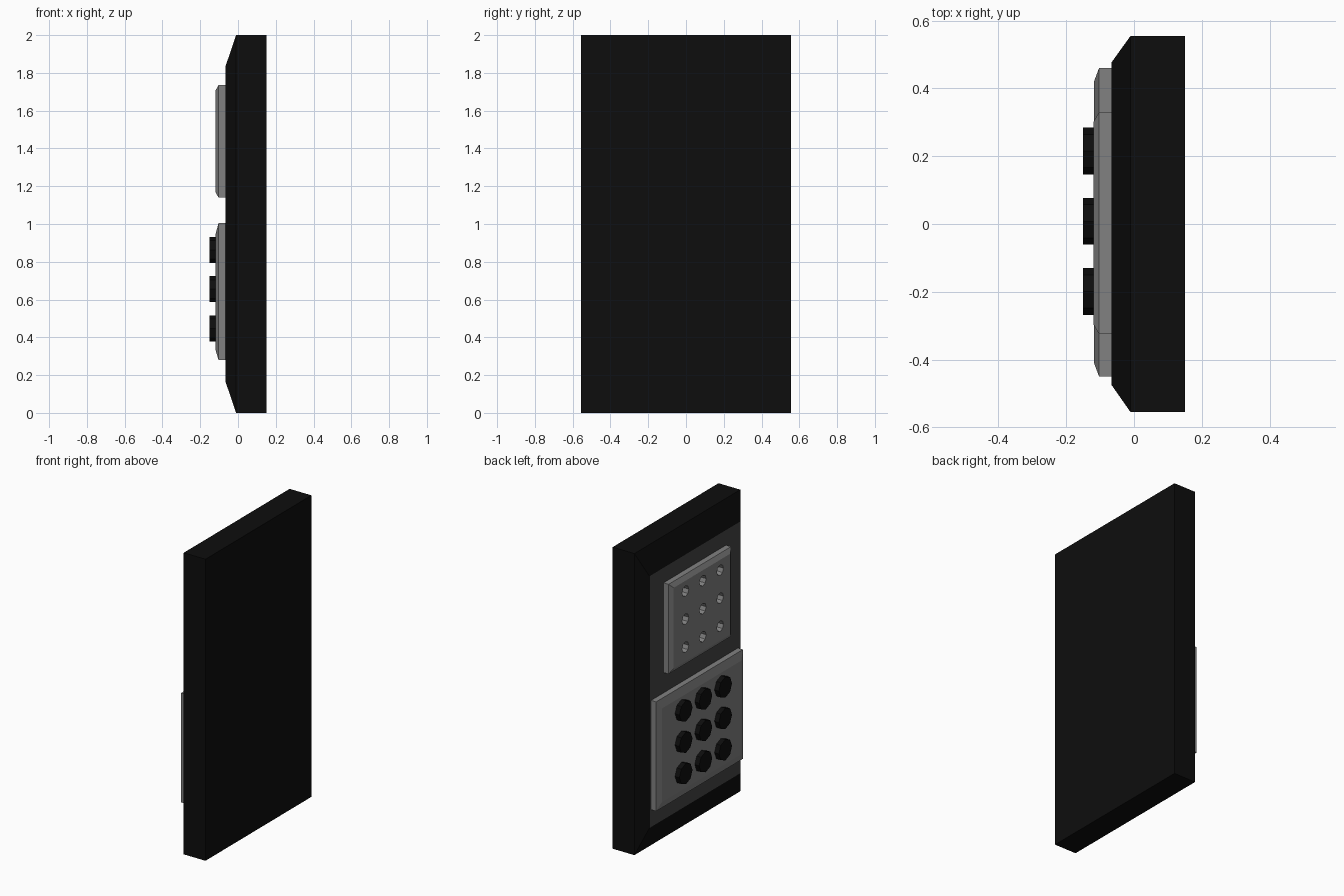
import bpy, bmesh, math

if "Cube" in bpy.data.objects:
    bpy.data.objects.remove(bpy.data.objects["Cube"])


def material(name, v):
    m = bpy.data.materials.new(name)
    m.diffuse_color = (v, v, v, 1)
    m.use_nodes = True
    m.node_tree.nodes["Principled BSDF"].inputs["Base Color"].default_value = m.diffuse_color
    return m


BLACK = material("black", 0.004)
DARK = material("dark_grey", 0.06)
GREY = material("mid_grey", 0.22)


def slab(name, rings, mats):
    """Loft rectangles (x, y0, y1, z0, z1) from back to front; last material goes on the front face."""
    bm = bmesh.new()
    loops = [[bm.verts.new((x, y, z)) for y, z in ((y0, z0), (y1, z0), (y1, z1), (y0, z1))]
             for x, y0, y1, z0, z1 in rings]
    bm.faces.new(loops[0])
    for a, b in zip(loops, loops[1:]):
        for i in range(4):
            j = (i + 1) % 4
            bm.faces.new((a[i], a[j], b[j], b[i]))
    front = bm.faces.new(loops[-1])
    front.material_index = len(mats) - 1
    bmesh.ops.recalc_face_normals(bm, faces=bm.faces)
    me = bpy.data.meshes.new(name)
    bm.to_mesh(me)
    bm.free()
    for m in mats:
        me.materials.append(m)
    ob = bpy.data.objects.new(name, me)
    bpy.context.collection.objects.link(ob)
    return ob


def peg(name, x0, x1, y, z, r, mat):
    """Eight-sided cylinder lying along x."""
    bpy.ops.mesh.primitive_cylinder_add(vertices=8, radius=r, depth=x1 - x0,
                                        location=((x0 + x1) / 2, y, z),
                                        rotation=(0, math.pi / 2, 0))
    ob = bpy.context.object
    ob.name = name
    ob.data.materials.append(mat)
    return ob


# Body with chamfered front and dark grey face plate
slab("body", [(0.15, -0.555, 0.555, 0, 2), (-0.01, -0.555, 0.555, 0, 2),
              (-0.066, -0.475, 0.477, 0.165, 1.835)], [BLACK, DARK])

# Raised keypad plate and speaker plate
slab("keypad_plate", [(-0.06, -0.45, 0.46, 0.28, 1.005), (-0.103, -0.45, 0.46, 0.28, 1.005),
                      (-0.118, -0.41, 0.42, 0.33, 0.95)], [GREY])
speaker = slab("speaker_plate", [(-0.065, -0.325, 0.33, 1.14, 1.735),
                                 (-0.103, -0.325, 0.33, 1.14, 1.735),
                                 (-0.12, -0.295, 0.30, 1.17, 1.705)], [GREY])

# Buttons on the keypad and round holes through the speaker plate
for row in (-1, 0, 1):
    for col in (-1, 0, 1):
        peg("button", -0.15, -0.11, 0.008 + col * 0.207, 0.655 + row * 0.208, 0.069, BLACK)
        cutter = peg("hole_cutter", -0.2, -0.03, -0.005 + col * 0.182, 1.45 + row * 0.186,
                     0.035, GREY)
        cutter.hide_render = True
        cutter.hide_viewport = False
        cutter.display_type = 'WIRE'
        mod = speaker.modifiers.new("hole", 'BOOLEAN')
        mod.operation = 'DIFFERENCE'
        mod.solver = 'EXACT'
        mod.object = cutter
